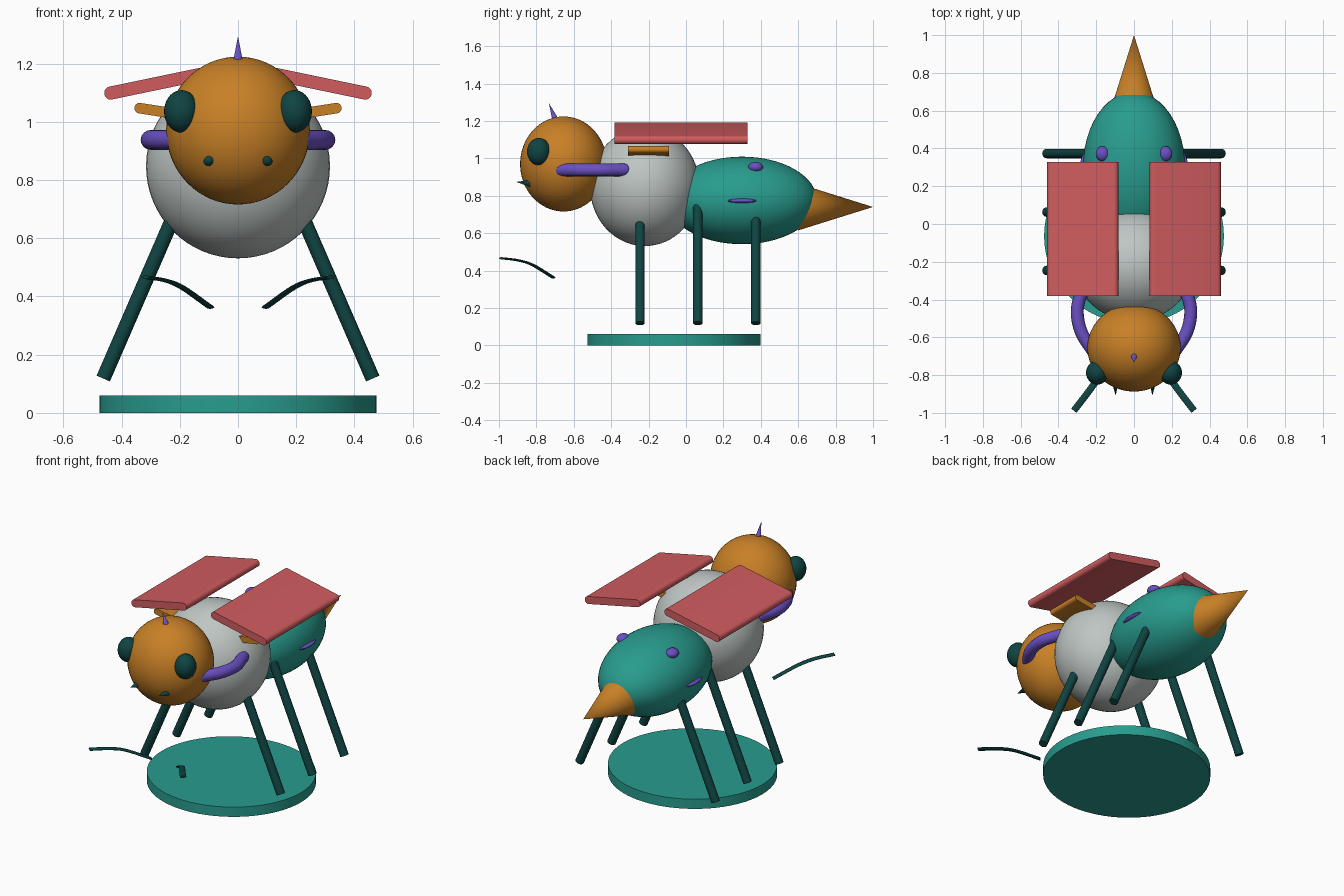
import bpy, bmesh, math
from mathutils import Vector, Matrix

cube = bpy.data.objects.get("Cube")
if cube:
    bpy.data.objects.remove(cube, do_unlink=True)


def material(name, rgb):
    lin = [((c / 255 + 0.055) / 1.055) ** 2.4 for c in rgb]
    m = bpy.data.materials.new(name)
    m.use_nodes = True
    m.diffuse_color = (*lin, 1)
    m.node_tree.nodes["Principled BSDF"].inputs["Base Color"].default_value = (*lin, 1)
    return m


teal = material("teal", (40, 156, 142))
dark = material("dark teal", (15, 68, 66))
orange = material("orange", (200, 128, 38))
grey = material("pale grey", (190, 198, 195))
red = material("dusty red", (208, 92, 95))
purple = material("purple", (106, 80, 195))


def finish(bm, name, mat):
    bmesh.ops.recalc_face_normals(bm, faces=bm.faces)
    mesh = bpy.data.meshes.new(name)
    bm.to_mesh(mesh)
    bm.free()
    mesh.materials.append(mat)
    obj = bpy.data.objects.new(name, mesh)
    bpy.context.collection.objects.link(obj)
    bpy.ops.object.select_all(action='DESELECT')
    obj.select_set(True)
    bpy.context.view_layer.objects.active = obj
    bpy.ops.object.shade_smooth_by_angle(angle=math.radians(35))
    return obj


def ellipsoid(name, mat, centre, radii, segments=40):
    bm = bmesh.new()
    bmesh.ops.create_uvsphere(bm, u_segments=segments, v_segments=segments * 2 // 3, radius=1)
    bm.transform(Matrix.Translation(centre) @ Matrix.Diagonal((*radii, 1)))
    return finish(bm, name, mat)


def taper(name, mat, start, end, r1, r2, segments=32):
    """Cylinder or cone running from start to end."""
    a, b = Vector(start), Vector(end)
    bm = bmesh.new()
    bmesh.ops.create_cone(bm, cap_ends=True, segments=segments, radius1=r1, radius2=r2,
                          depth=(b - a).length)
    turn = (b - a).to_track_quat('Z', 'Y').to_matrix().to_4x4()
    bm.transform(Matrix.Translation((a + b) / 2) @ turn)
    return finish(bm, name, mat)


def plate(name, mat, inner, outer, y0, y1, thick):
    """Slab with rounded long edges; inner and outer are (x, z) ends."""
    a, b = Vector((inner[0], 0, inner[1])), Vector((outer[0], 0, outer[1]))
    d = b - a
    bm = bmesh.new()
    bmesh.ops.create_cube(bm, size=1)
    bm.transform(Matrix.Diagonal((d.length + thick, y1 - y0, thick, 1)))
    long_edges = [e for e in bm.edges if abs(e.verts[0].co.y - e.verts[1].co.y) > 0.01]
    bmesh.ops.bevel(bm, geom=long_edges, offset=thick * 0.49, segments=6, profile=0.5,
                    affect='EDGES')
    mid = (a + b) / 2 + Vector((0, (y0 + y1) / 2, 0))
    bm.transform(Matrix.Translation(mid) @ Matrix.Rotation(-math.atan2(d.z, d.x), 4, 'Y'))
    return finish(bm, name, mat)


def smooth_path(points, steps=8):
    """Catmull-Rom samples through the points."""
    p = [Vector(q) for q in points]
    p = [2 * p[0] - p[1]] + p + [2 * p[-1] - p[-2]]
    out = []
    for i in range(1, len(p) - 2):
        for k in range(steps):
            t = k / steps
            a, b, c, d = p[i - 1:i + 3]
            out.append(0.5 * (2 * b + (c - a) * t + (2 * a - 5 * b + 4 * c - d) * t ** 2
                              + (3 * b - a - 3 * c + d) * t ** 3))
    return out + [p[-2]]


def sweep(name, mat, points, width, height, round_ends=False, sides=16):
    """Elliptical tube along a smooth path, kept level sideways."""
    path = smooth_path(points)
    n = len(path)
    rings = []
    for i in range(n):
        d = (path[min(i + 1, n - 1)] - path[max(i - 1, 0)]).normalized()
        rings.append((path[i], d, 1.0))
    if round_ends:
        for sign in (-1, 1):
            co, d, _ = rings[0] if sign < 0 else rings[-1]
            cap = [(co + d * sign * width * math.sin(a), d, math.cos(a))
                   for a in (0.4, 0.8, 1.15, 1.45)]
            rings = cap[::-1] + rings if sign < 0 else rings + cap
    bm = bmesh.new()
    loops = []
    for co, d, s in rings:
        side = d.cross(Vector((0, 0, 1))).normalized()
        up = side.cross(d)
        loops.append([bm.verts.new(co + side * width * s * math.cos(t) + up * height * s * math.sin(t))
                      for t in (math.tau * k / sides for k in range(sides))])
    for a, b in zip(loops, loops[1:]):
        for k in range(sides):
            j = (k + 1) % sides
            bm.faces.new((a[k], a[j], b[j], b[k]))
    bm.faces.new(loops[0])
    bm.faces.new(loops[-1])
    return finish(bm, name, mat)


# Base disc, slightly oval
base = taper("base_disc", teal, (0, 0, 0), (0, 0, 0.06), 1, 1, 64)
base.data.transform(Matrix.Translation((0, -0.064, 0)) @ Matrix.Diagonal((0.476, 0.463, 1, 1)))

# Body
ellipsoid("thorax", grey, (0, -0.22, 0.848), (0.316, 0.293, 0.317), 48)
ellipsoid("head", orange, (0, -0.655, 0.97), (0.247, 0.232, 0.254), 48)
ellipsoid("abdomen", teal, (0, 0.3, 0.775), (0.27, 0.4, 0.234), 48)
taper("stinger", orange, (0, 0.6, 0.74), (0, 1.0, 0.74), 0.125, 0, 40)
taper("horn", purple, (0, -0.688, 1.18), (0, -0.733, 1.295), 0.022, 0, 20)

# Paired parts
for s, side in ((1, "left"), (-1, "right")):
    ellipsoid(f"{side}_eye", dark, (s * 0.194, -0.787, 1.036), (0.06, 0.063, 0.073), 28)
    taper(f"{side}_mandible", dark, (s * 0.1, -0.82, 0.865), (s * 0.097, -0.908, 0.874), 0.022, 0, 16)
    plate(f"{side}_wing", red, (s * 0.105, 1.168), (s * 0.437, 1.099), -0.381, 0.328, 0.045)
    plate(f"{side}_hind_wing", orange, (s * 0.15, 1.018), (s * 0.338, 1.047), -0.31, -0.09, 0.036)

    # Legs
    for label, y in (("front", -0.246), ("middle", 0.063), ("rear", 0.373)):
        taper(f"{side}_{label}_leg", dark, (s * 0.463, y, 0.118), (s * 0.167, y, 0.8), 0.025, 0.025, 20)

    # Curved arms around the head and loose feelers in front
    sweep(f"{side}_arm", purple, [(s * 0.265, -0.33, 0.938), (s * 0.3, -0.45, 0.938),
                                  (s * 0.28, -0.57, 0.938), (s * 0.215, -0.675, 0.938)],
          0.034, 0.034, round_ends=True)
    sweep(f"{side}_feeler", dark, [(s * 0.095, -0.71, 0.363), (s * 0.19, -0.82, 0.43),
                                   (s * 0.25, -0.9, 0.455), (s * 0.318, -0.988, 0.466)], 0.018, 0.006)

    # Abdomen spots
    ellipsoid(f"{side}_upper_spot", purple, (s * 0.167, 0.372, 0.953), (0.036, 0.04, 0.028), 20)
    ellipsoid(f"{side}_side_spot", purple, (s * 0.25, 0.3, 0.773), (0.036, 0.085, 0.014), 20)
